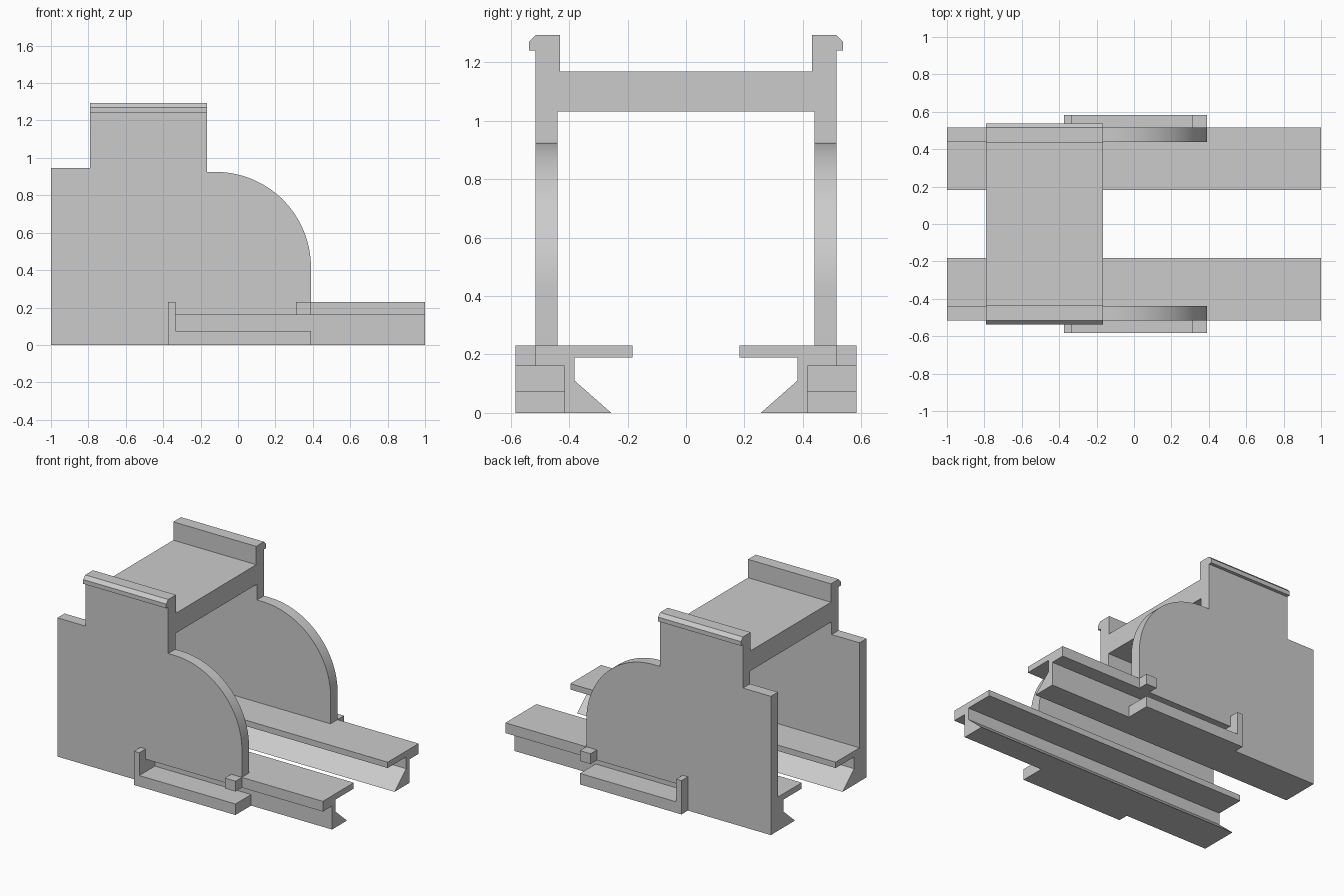
import bpy, bmesh, math
from mathutils import Vector

cube = bpy.data.objects.get("Cube")
if cube:
    bpy.data.objects.remove(cube, do_unlink=True)

grey = bpy.data.materials.new("plain_grey")
grey.use_nodes = True
colour = (0.6, 0.6, 0.6, 1)
grey.diffuse_color = colour
grey.node_tree.nodes["Principled BSDF"].inputs["Base Color"].default_value = colour


def prism(name, outline, axis, start, end, mirror=True):
    """Extrude an outline along x (points are y, z) or along y (points are x, z)."""
    bm = bmesh.new()
    if axis == "x":
        verts = [bm.verts.new((start, a, b)) for a, b in outline]
        step = Vector((end - start, 0, 0))
    else:
        verts = [bm.verts.new((a, start, b)) for a, b in outline]
        step = Vector((0, end - start, 0))
    face = bm.faces.new(verts)
    new = bmesh.ops.extrude_face_region(bm, geom=[face], use_keep_orig=True)["geom"]
    bmesh.ops.translate(bm, vec=step, verts=[g for g in new if isinstance(g, bmesh.types.BMVert)])
    bmesh.ops.recalc_face_normals(bm, faces=bm.faces)
    mesh = bpy.data.meshes.new(name)
    bm.to_mesh(mesh)
    bm.free()
    mesh.materials.append(grey)
    obj = bpy.data.objects.new(name, mesh)
    bpy.context.collection.objects.link(obj)
    if mirror:
        mod = obj.modifiers.new("both_sides", "MIRROR")
        mod.use_axis = (False, True, False)
        mod.use_mirror_merge = False
    return obj


def box(name, x0, x1, y0, y1, z0, z1):
    return prism(name, [(y0, z0), (y1, z0), (y1, z1), (y0, z1)], "x", x0, x1)


# Shared sizes
OUT, INNER, WEB, EDGE = 0.515, 0.439, 0.416, 0.584
TOWER_BACK, TOWER_FRONT, NOSE = -0.79, -0.165, 0.39
DECK, LEDGE, BEAM = 0.23, 0.16, 1.032

# Long rails with a top flange and a sloping inner foot
prism("rails", [(OUT, DECK), (0.183, DECK), (0.183, 0.19), (0.381, 0.19), (0.381, 0.11),
                (0.256, 0), (WEB, 0), (WEB, LEDGE), (OUT, LEDGE)], "x", -1, 1)

# Side walls: stepped at the back, quarter round at the front
radius, arc_x, arc_z = 0.51, -0.12, 0.415
arc = [(arc_x + radius * math.sin(t), arc_z + radius * math.cos(t))
       for t in (math.pi / 2 * i / 32 for i in range(33))]
walls = prism("side_walls", [(-1, DECK), (-1, 0.945), (TOWER_BACK, 0.945), (TOWER_BACK, BEAM),
                             (TOWER_FRONT, BEAM), (TOWER_FRONT, 0.925)] + arc + [(NOSE, DECK)],
              "y", INNER, OUT)

# Wall bases behind the side pockets
box("wall_bases", -1, -0.375, WEB, OUT, 0, LEDGE)

# Cross beam with its parapets and chamfered lips
half = [(INNER, BEAM), (OUT, BEAM), (OUT, 1.241), (0.537, 1.241), (0.537, 1.27),
        (0.515, 1.293), (0.432, 1.293), (0.432, 1.168)]
prism("cross_beam", half + [(-y, z) for y, z in reversed(half)], "x",
      TOWER_BACK, TOWER_FRONT, mirror=False)

# Side brackets: rear post, lower bar and front stop
box("bracket_posts", -0.375, -0.335, WEB, EDGE, 0, LEDGE)
box("bracket_post_tops", -0.375, -0.335, OUT, EDGE, LEDGE, DECK)
box("bracket_bars", -0.335, NOSE, WEB, EDGE, 0, 0.075)
box("bracket_stops", 0.31, NOSE, OUT, EDGE, LEDGE, DECK)

# Smooth the round edge only
bpy.ops.object.select_all(action="DESELECT")
walls.select_set(True)
bpy.context.view_layer.objects.active = walls
bpy.ops.object.shade_smooth_by_angle(angle=math.radians(30))
